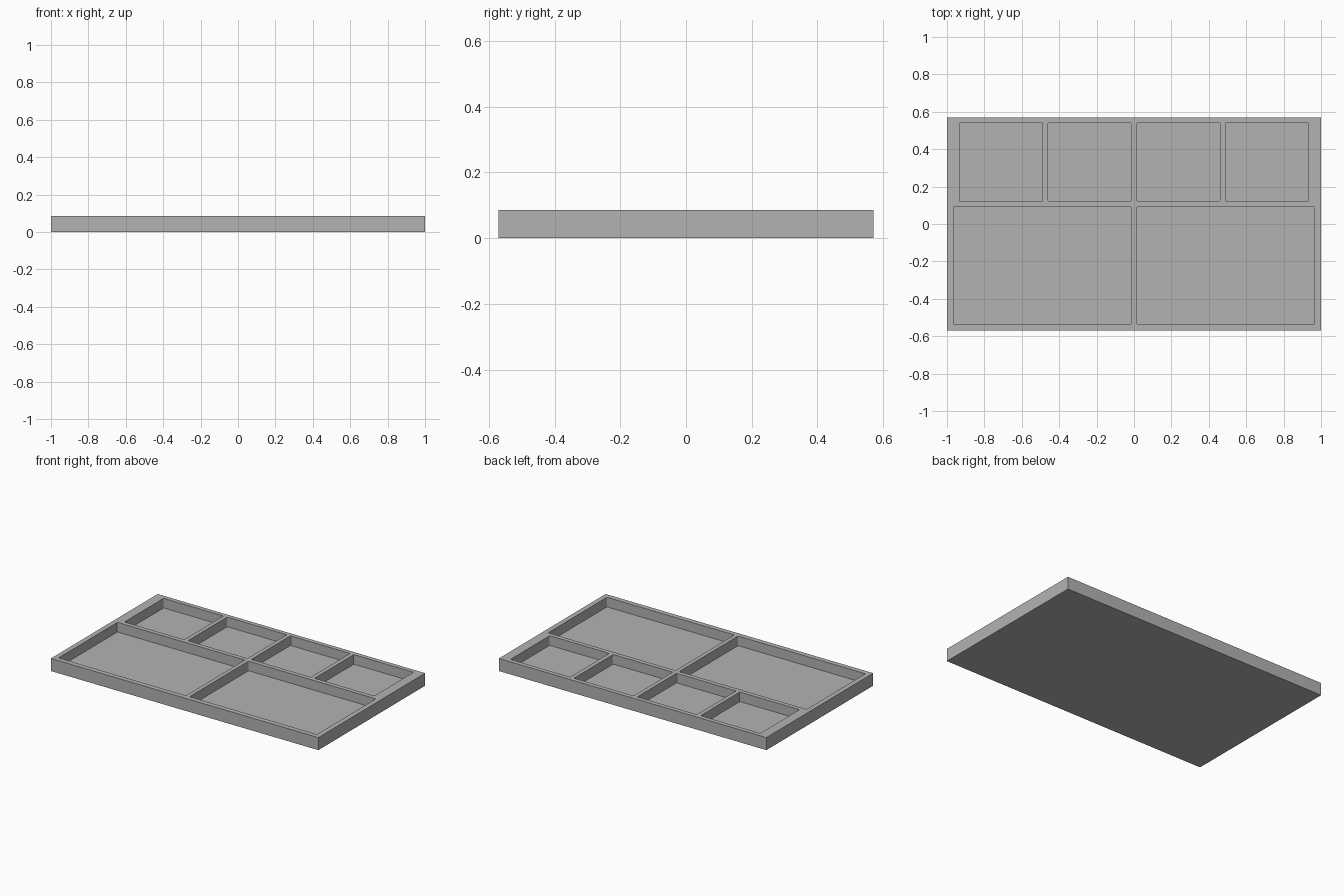
import bpy
import bmesh

cube = bpy.data.objects.get("Cube")
if cube:
    bpy.data.objects.remove(cube, do_unlink=True)

HEIGHT, FLOOR, HALF_DEPTH = 0.085, 0.02, 0.57

grey = bpy.data.materials.new("plain grey")
grey.use_nodes = True
colour = (0.45, 0.45, 0.45, 1)
grey.diffuse_color = colour
grey.node_tree.nodes["Principled BSDF"].inputs["Base Color"].default_value = colour


def box(name, x0, x1, y0, y1, z0, z1, corner=0):
    """Box from its limits, with optionally rounded upright edges."""
    bm = bmesh.new()
    bmesh.ops.create_cube(bm, size=1)
    for v in bm.verts:
        v.co.x = x1 if v.co.x > 0 else x0
        v.co.y = y1 if v.co.y > 0 else y0
        v.co.z = z1 if v.co.z > 0 else z0
    if corner:
        upright = [e for e in bm.edges
                   if abs(e.verts[0].co.z - e.verts[1].co.z) > 0.01]
        bmesh.ops.bevel(bm, geom=upright, offset=corner, segments=3,
                        profile=0.5, affect='EDGES')
    mesh = bpy.data.meshes.new(name)
    bm.to_mesh(mesh)
    bm.free()
    mesh.materials.append(grey)
    obj = bpy.data.objects.new(name, mesh)
    bpy.context.collection.objects.link(obj)
    return obj


# Solid tray block
tray = box("compartment_tray", -1, 1, -HALF_DEPTH, HALF_DEPTH, 0, HEIGHT)

# Pocket limits: two large in front, four small behind, mirrored about x = 0
pockets = []
for side in (-1, 1):
    for x0, x1, y0, y1 in ((0.014, 0.966, -0.536, 0.092),
                           (0.014, 0.459, 0.122, 0.54),
                           (0.488, 0.934, 0.122, 0.54)):
        a, b = sorted((side * x0, side * x1))
        pockets.append((a, b, y0, y1))

# Hollow out each pocket
for limits in pockets:
    cutter = box("pocket_cutter", *limits, FLOOR, HEIGHT + 0.1, corner=0.006)
    cutter.hide_render = True
    cut = tray.modifiers.new("pocket", 'BOOLEAN')
    cut.operation = 'DIFFERENCE'
    cut.solver = 'EXACT'
    cut.object = cutter
    bpy.context.view_layer.objects.active = tray
    bpy.ops.object.modifier_apply(modifier=cut.name)
    bpy.data.objects.remove(cutter, do_unlink=True)
